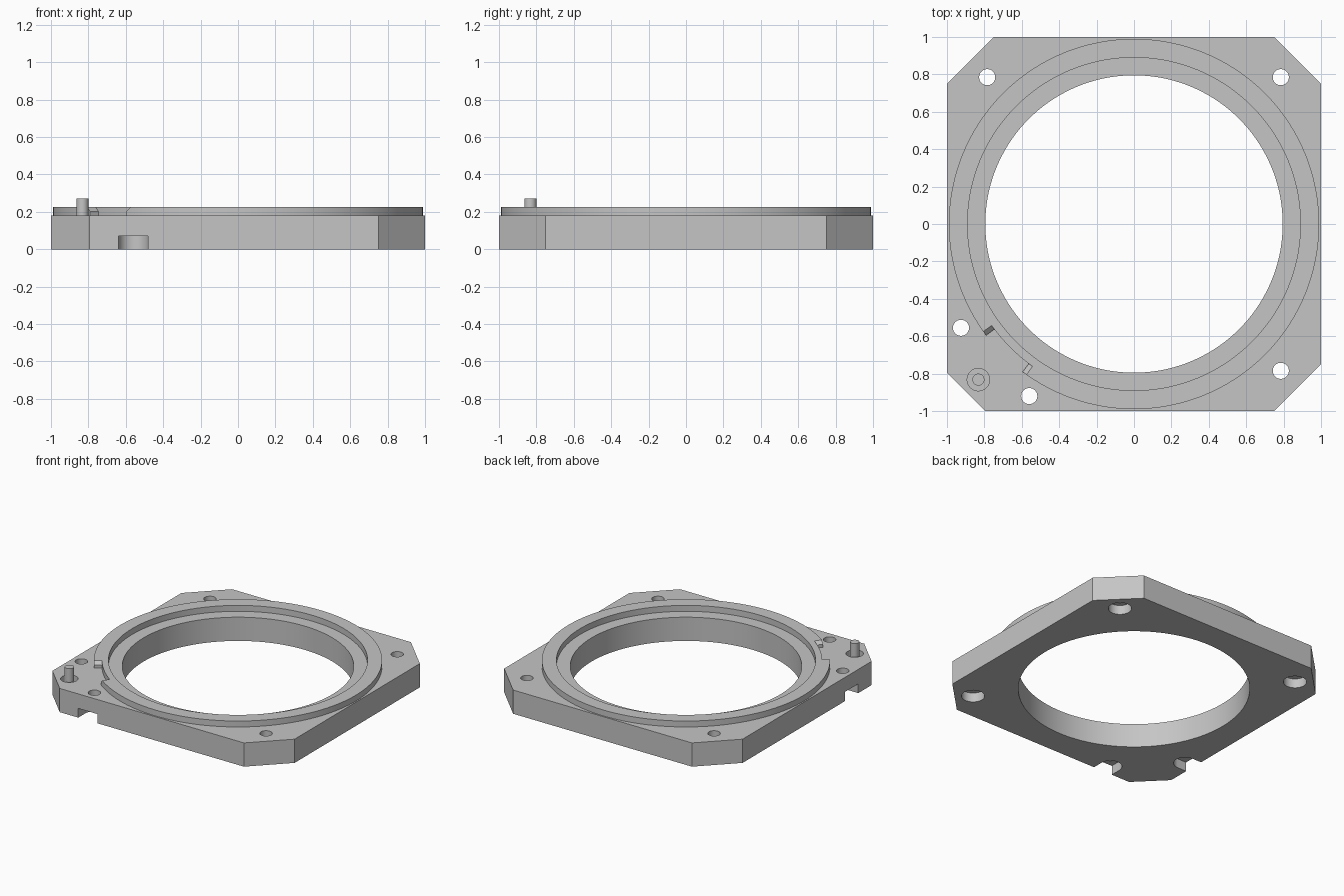
import bpy, bmesh
from math import sin, cos, pi, radians

cube = bpy.data.objects.get("Cube")
if cube:
    bpy.data.objects.remove(cube)

grey = bpy.data.materials.new("machined grey")
grey.use_nodes = True
grey.diffuse_color = (0.56, 0.56, 0.56, 1)
grey.node_tree.nodes["Principled BSDF"].inputs["Base Color"].default_value = grey.diffuse_color

TOP, RIM, BORE_DEPTH = 0.18, 0.225, 0.07


def loft(name, levels):
    """Closed solid through matching outlines, given as (z, points) from bottom to top."""
    bm = bmesh.new()
    loops = [[bm.verts.new((x, y, z)) for x, y in pts] for z, pts in levels]
    n = len(loops[0])
    for lo, hi in zip(loops, loops[1:]):
        for i in range(n):
            j = (i + 1) % n
            bm.faces.new((lo[i], lo[j], hi[j], hi[i]))
    bm.faces.new(loops[0][::-1])
    bm.faces.new(loops[-1])
    bmesh.ops.recalc_face_normals(bm, faces=bm.faces)
    mesh = bpy.data.meshes.new(name)
    bm.to_mesh(mesh)
    bm.free()
    mesh.materials.append(grey)
    obj = bpy.data.objects.new(name, mesh)
    bpy.context.collection.objects.link(obj)
    return obj


def arc(r, start, end, n, x=0, y=0):
    return [(x + r * cos(start + (end - start) * i / n),
             y + r * sin(start + (end - start) * i / n)) for i in range(n + 1)]


def cylinder(name, r, z0, z1, x=0, y=0, n=48):
    pts = arc(r, 0, 2 * pi, n, x, y)[:-1]
    return loft(name, [(z0, pts), (z1, pts)])


def cut(target, cutter):
    cutter.hide_render = True
    mod = target.modifiers.new("cut", "BOOLEAN")
    mod.operation, mod.solver, mod.object = "DIFFERENCE", "EXACT", cutter
    bpy.context.view_layer.objects.active = target
    bpy.ops.object.modifier_apply(modifier=mod.name)
    bpy.data.objects.remove(cutter)


# Square plate with clipped corners; the pin corner is clipped a little less
outline = []
for sx, sy, c in ((1, 1, 0.75), (-1, 1, 0.75), (-1, -1, 0.795), (1, -1, 0.75)):
    pair = [(sx, sy * c), (sx * c, sy)]
    outline += pair if sx * sy > 0 else pair[::-1]
plate = loft("base_plate", [(0, outline), (TOP, outline)])
cut(plate, cylinder("bore_cutter", 0.795, -0.1, 0.4, n=144))

# Corner screw holes, counterbored from below
for x, y in ((0.785, 0.785), (-0.785, 0.785), (0.785, -0.785)):
    cut(plate, cylinder("hole_cutter", 0.043, -0.1, 0.4, x, y))
    cut(plate, cylinder("counterbore_cutter", 0.08, -0.1, BORE_DEPTH, x, y))

# Two edge holes beside the pin, with slots open to the outside below
for x, y, out in ((-0.925, -0.555, pi), (-0.56, -0.92, 1.5 * pi)):
    cut(plate, cylinder("hole_cutter", 0.043, -0.1, 0.4, x, y))
    slot = arc(0.08, out + pi / 2, out + 1.5 * pi, 24, x, y)
    ox, oy = 0.3 * cos(out), 0.3 * sin(out)
    slot += [(px + ox, py + oy) for px, py in (slot[-1], slot[0])]
    cut(plate, loft("slot_cutter", [(-0.1, slot), (BORE_DEPTH, slot)]))

# Recess around the locating pin
PIN = -0.832
cut(plate, cylinder("recess_cutter", 0.06, 0.12, 0.4, PIN, PIN))
pin = cylinder("locating_pin", 0.032, 0.11, 0.27, PIN, PIN, 32)

# Raised rim, relieved on its outside near the pin with bevelled ends
rim = cylinder("raised_rim", 0.99, TOP - 0.02, RIM, n=144)
cut(rim, cylinder("rim_bore_cutter", 0.89, 0, 0.4, n=144))


def sector(half):
    a, b = radians(225 - half), radians(225 + half)
    return arc(0.935, b, a, 16) + arc(1.1, a, b, 16)


cut(rim, loft("relief_cutter", [(0.1, sector(8)), (0.203, sector(8)),
                                (RIM, sector(9.5)), (0.3, sector(9.5))]))

bpy.ops.object.select_all(action="DESELECT")
for obj in (plate, rim, pin):
    obj.select_set(True)
bpy.context.view_layer.objects.active = plate
bpy.ops.object.shade_smooth_by_angle(angle=radians(25))
